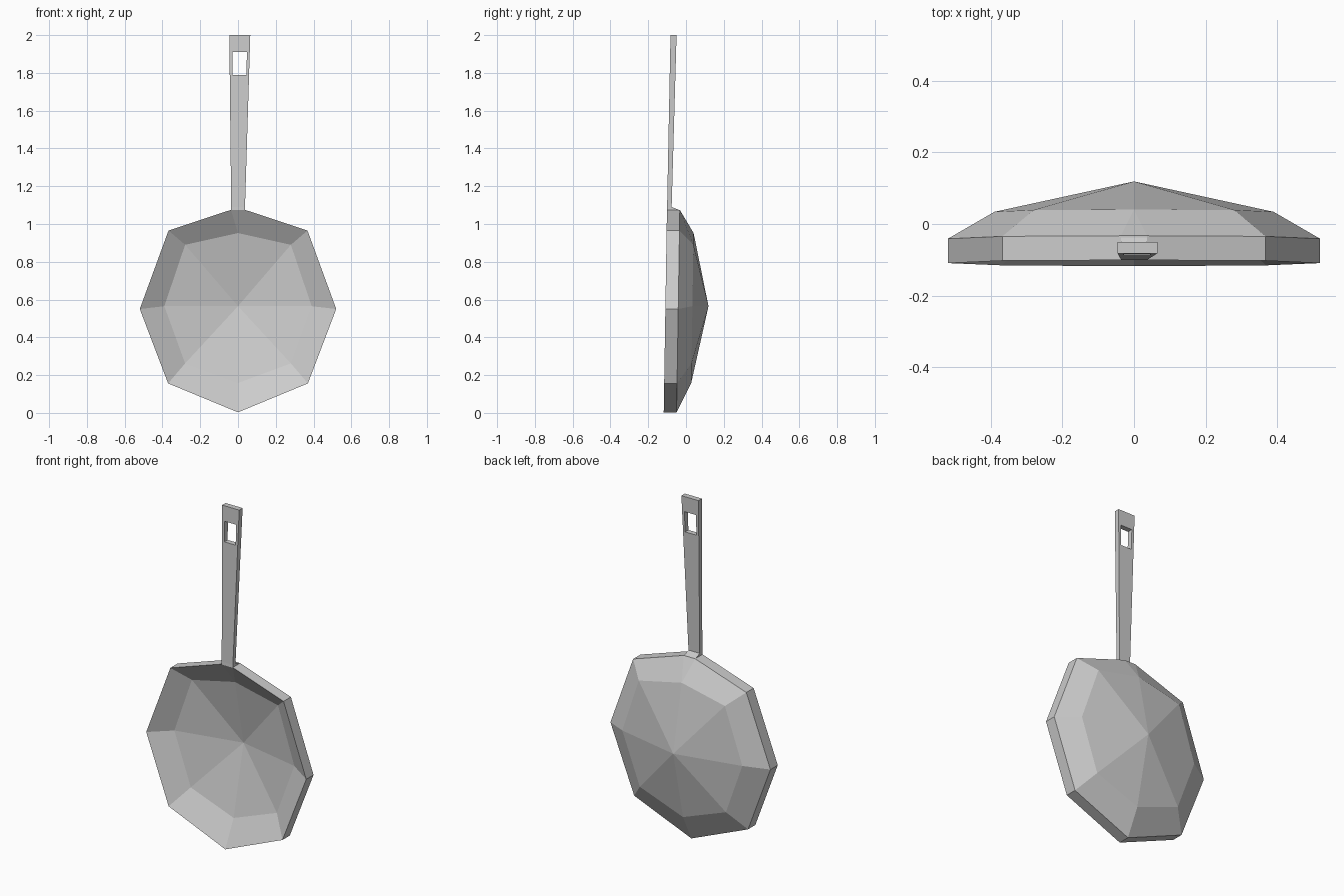
import bpy, bmesh

if "Cube" in bpy.data.objects:
    bpy.data.objects.remove(bpy.data.objects["Cube"])


def finish(name, bm):
    bmesh.ops.remove_doubles(bm, verts=bm.verts, dist=0.0005)
    bmesh.ops.recalc_face_normals(bm, faces=bm.faces)
    mesh = bpy.data.meshes.new(name)
    bm.to_mesh(mesh)
    bm.free()
    obj = bpy.data.objects.new(name, mesh)
    bpy.context.collection.objects.link(obj)
    return obj


def bridge(bm, a, b):
    n = len(a)
    for i in range(n):
        bm.faces.new((a[i], a[(i + 1) % n], b[(i + 1) % n], b[i]))


def loft(name, sections):
    # sections: (z, x0, x1, y0, y1)
    bm = bmesh.new()
    loops = [[bm.verts.new(p) for p in ((x0, y0, z), (x1, y0, z), (x1, y1, z), (x0, y1, z))]
             for z, x0, x1, y0, y1 in sections]
    for a, b in zip(loops, loops[1:]):
        bridge(bm, a, b)
    bm.faces.new(loops[0])
    bm.faces.new(loops[-1])
    return finish(name, bm)


def mirrored(half):
    # right half from top to bottom, bottom point on the centre line
    return half + [(-x, z) for x, z in reversed(half[:-1])]


# Pan: dished octagon, slightly tilted, with a flat at the top for the handle
rim = mirrored([(0.037, 1.075), (0.368, 0.965), (0.52, 0.55), (0.37, 0.156), (0, 0.003)])
ring = mirrored([(0, 0.952), (0.28, 0.89), (0.39, 0.565), (0.28, 0.262), (0, 0.158)])
tilt, thick = 0.016, 0.068
bm = bmesh.new()
skins = []
for shift in (-thick, 0):
    outer = [bm.verts.new((x, -0.05 + shift + tilt * z, z)) for x, z in rim]
    inner = [bm.verts.new((x, 0.025 + shift + tilt * z, z)) for x, z in ring]
    apex = bm.verts.new((0, 0.119 + shift, 0.565))
    bridge(bm, outer, inner)
    for i in range(len(inner)):
        bm.faces.new((inner[i], inner[(i + 1) % len(inner)], apex))
    skins.append(outer)
bridge(bm, skins[0], skins[1])
finish("pan", bm)

# Handle: widening bar with a sloped foot on the pan edge
handle = loft("handle", [(1.073, -0.037, 0.037, -0.101, -0.033),
                         (1.09, -0.036, 0.037, -0.1, -0.076),
                         (2.0, -0.046, 0.065, -0.082, -0.05)])

# Hanging hole
cutter = loft("hole_cutter", [(1.79, -0.028, 0.045, -0.3, 0.3),
                              (1.91, -0.029, 0.047, -0.3, 0.3)])
cutter.hide_render = True
cutter.hide_set(True)
cut = handle.modifiers.new("hanging_hole", 'BOOLEAN')
cut.operation = 'DIFFERENCE'
cut.solver = 'EXACT'
cut.object = cutter
